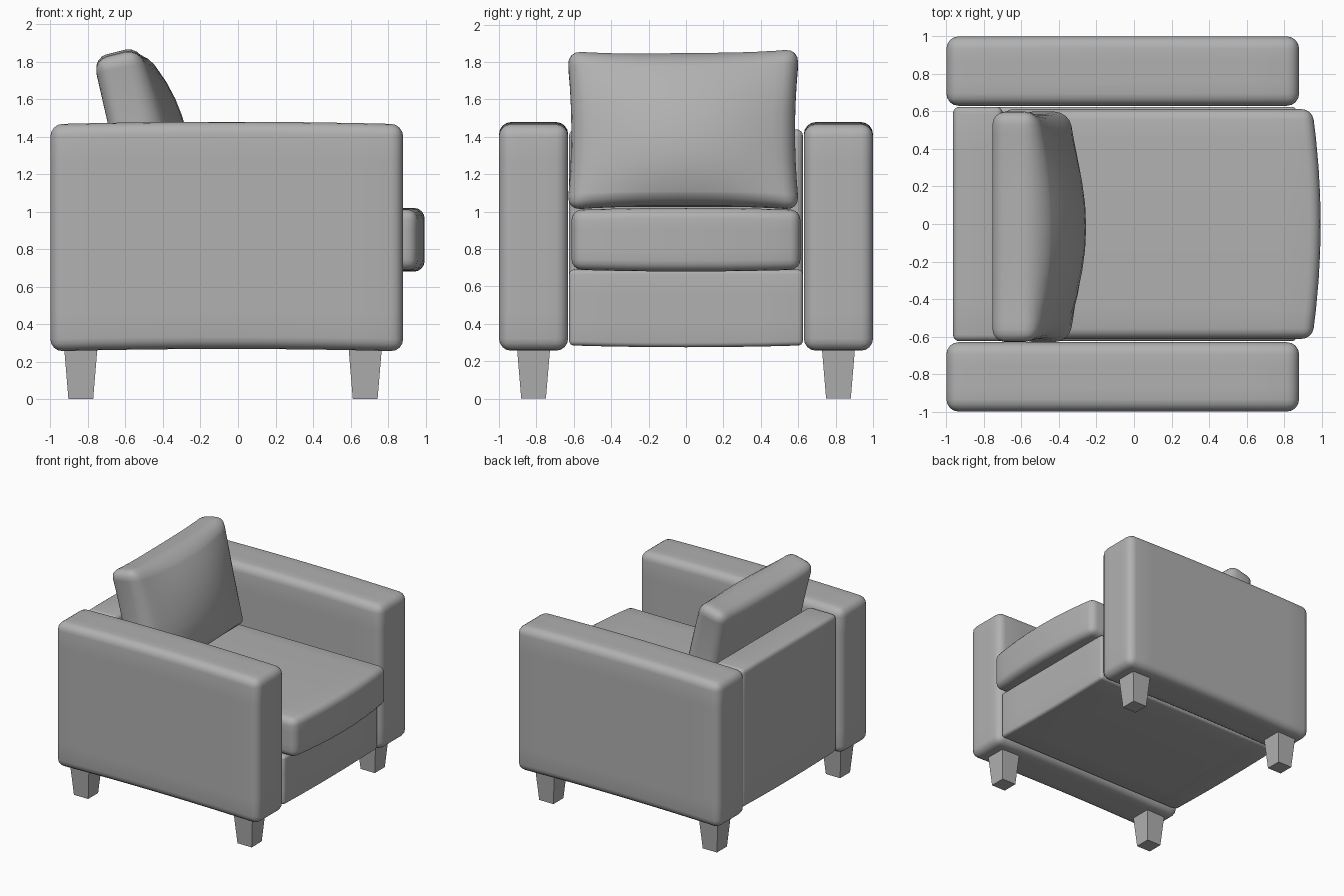
import bpy, bmesh
from mathutils import Vector

if "Cube" in bpy.data.objects:
    bpy.data.objects.remove(bpy.data.objects["Cube"])

# Dark grey upholstery and legs
grey = bpy.data.materials.new("dark_grey")
grey.diffuse_color = (0.44, 0.44, 0.44, 1)
grey.use_nodes = True
grey.node_tree.nodes["Principled BSDF"].inputs["Base Color"].default_value = grey.diffuse_color


def make_object(name, bm, smooth):
    bmesh.ops.recalc_face_normals(bm, faces=bm.faces)
    me = bpy.data.meshes.new(name)
    bm.to_mesh(me)
    bm.free()
    me.materials.append(grey)
    for p in me.polygons:
        p.use_smooth = smooth
    ob = bpy.data.objects.new(name, me)
    bpy.context.scene.collection.objects.link(ob)
    return ob


def soft_box(name, lo, hi, splits, radius, deform=None):
    """Rounded, subdivided box; deform(co, a, u, v) gets normalised x, y, z in -1..1."""
    lo, hi = Vector(lo), Vector(hi)
    mid, half = (lo + hi) / 2, (hi - lo) / 2
    bm = bmesh.new()
    bmesh.ops.create_cube(bm, size=2)
    for v in bm.verts:
        v.co = mid + v.co * half
    for axis, n in enumerate(splits):
        normal = Vector((0, 0, 0))
        normal[axis] = 1
        for i in range(1, n):
            point = mid.copy()
            point[axis] = lo[axis] + (hi[axis] - lo[axis]) * i / n
            bmesh.ops.bisect_plane(bm, geom=bm.verts[:] + bm.edges[:] + bm.faces[:],
                                   plane_co=point, plane_no=normal)
    sharp = [e for e in bm.edges if e.calc_face_angle(0) > 1]
    bmesh.ops.bevel(bm, geom=sharp, offset=radius, segments=4, profile=0.5,
                    affect='EDGES', clamp_overlap=True)
    if deform:
        for v in bm.verts:
            n = v.co - mid
            deform(v.co, n.x / half.x, n.y / half.y, n.z / half.z)
    return make_object(name, bm, True)


def leg(name, x, y):
    bm = bmesh.new()
    bmesh.ops.create_cube(bm, size=2)
    for v in bm.verts:
        top = v.co.z > 0
        r = 0.09 if top else 0.066
        v.co = Vector((x + v.co.x * r, y + v.co.y * r, 0.29 if top else 0))
    make_object(name, bm, False)


def arm_shape(co, a, u, v):
    co.z += 0.013 * (1 - a * a)


def seat_shape(co, a, u, v):
    co.x += 0.045 * (1 - u * u) * max(0, a)
    co.z += 0.01 * v * (1 - u * u)


def base_shape(co, a, u, v):
    co.z -= 0.01 * (1 - u * u) * (v < 0)


def pillow_shape(co, a, u, v):
    # leaning, flat at the rear, bulging at the front, pinched-out corners
    back = -0.685 - 0.085 * v
    front = -0.43 - 0.10 * v
    puff = max(0, 1 - u * u) * max(0, 1 - v * v) ** 0.8
    front += 0.155 * puff
    t = (a + 1) / 2
    co.x = back + (front - back) * t
    co.y = -0.015 + u * (0.598 + 0.024 * v * v)
    co.z = 1.430 + v * (0.404 + 0.02 * u ** 4) + 0.03 * a * max(0, v) + 0.006 * u * max(0, v)


# Arms and legs, mirrored left and right
for side, s in (("right", -1), ("left", 1)):
    y0, y1 = sorted((s * 0.63, s * 1.0))
    soft_box(side + "_arm", (-1, y0, 0.255), (0.88, y1, 1.466), (8, 3, 6), 0.065, arm_shape)
    leg(side + "_front_leg", 0.678, s * 0.815)
    leg(side + "_rear_leg", -0.838, s * 0.815)

# Frame between the arms
soft_box("base", (-0.93, -0.625, 0.285), (0.865, 0.625, 0.69), (6, 6, 3), 0.025, base_shape)
soft_box("backrest", (-0.965, -0.625, 0.285), (-0.70, 0.625, 1.44), (2, 6, 6), 0.035, base_shape)

# Cushions
soft_box("seat_cushion", (-0.70, -0.612, 0.69), (0.95, 0.612, 1.01), (8, 8, 3), 0.055, seat_shape)
soft_box("back_pillow", (-0.13, -0.62, -0.42), (0.13, 0.62, 0.42), (2, 10, 10), 0.075, pillow_shape)
